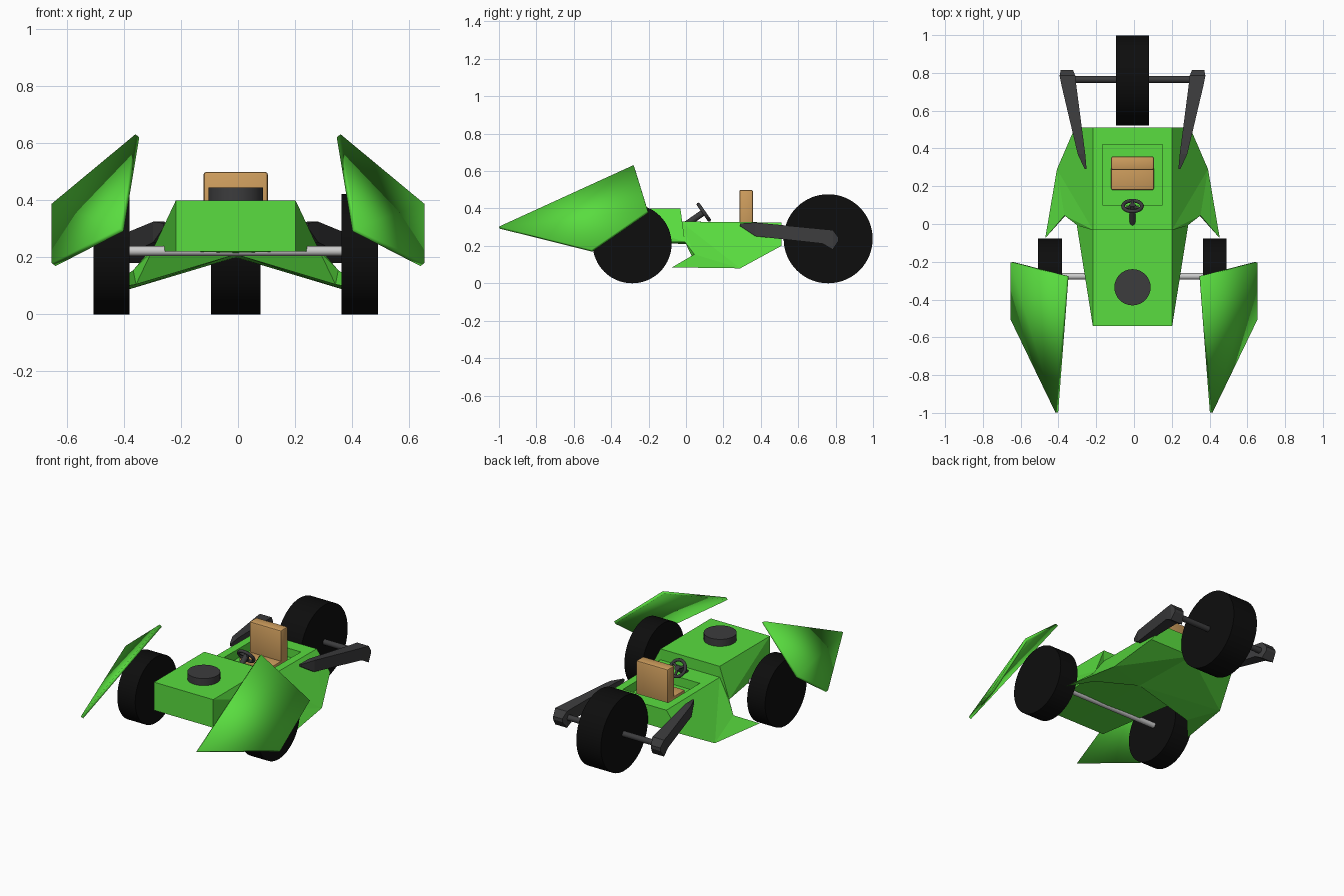
import bpy, bmesh, math
from mathutils import Vector

if "Cube" in bpy.data.objects:
    bpy.data.objects.remove(bpy.data.objects["Cube"])

CX = -0.008  # chassis centre line


def material(name, rgb):
    m = bpy.data.materials.new(name)
    m.diffuse_color = (*rgb, 1)
    m.use_nodes = True
    m.node_tree.nodes["Principled BSDF"].inputs["Base Color"].default_value = m.diffuse_color
    return m


GREEN = material("green_paint", (0.10, 0.72, 0.05))
BLACK = material("rubber", (0.004, 0.004, 0.004))
TAN = material("tan_leather", (0.62, 0.34, 0.11))
DARK = material("dark_metal", (0.045, 0.045, 0.047))


def finish(bm, name, mat, smooth=None):
    bmesh.ops.recalc_face_normals(bm, faces=bm.faces)
    me = bpy.data.meshes.new(name)
    bm.to_mesh(me)
    bm.free()
    ob = bpy.data.objects.new(name, me)
    bpy.context.collection.objects.link(ob)
    if mat:
        me.materials.append(mat)
    if smooth is not None:
        bpy.ops.object.select_all(action='DESELECT')
        ob.select_set(True)
        bpy.context.view_layer.objects.active = ob
        bpy.ops.object.shade_smooth_by_angle(angle=math.radians(smooth))
    return ob


def rod(name, a, b, r, mat, sides=24):
    a, b = Vector(a), Vector(b)
    bm = bmesh.new()
    bmesh.ops.create_cone(bm, cap_ends=True, segments=sides, radius1=r, radius2=r, depth=(b - a).length)
    turn = Vector((0, 0, 1)).rotation_difference(b - a)
    for v in bm.verts:
        v.co = turn @ v.co + (a + b) / 2
    return finish(bm, name, mat, 40)


def loft(name, sections, mat, smooth=None):
    bm = bmesh.new()
    rings = [[bm.verts.new(p) for p in s] for s in sections]
    n = len(rings[0])
    for r, q in zip(rings, rings[1:]):
        for i in range(n):
            bm.faces.new((r[i], r[(i + 1) % n], q[(i + 1) % n], q[i]))
    bm.faces.new(rings[0])
    bm.faces.new(rings[-1])
    return finish(bm, name, mat, smooth)


def box(name, lo, hi, mat, bevel):
    bm = bmesh.new()
    bmesh.ops.create_cube(bm, size=1)
    for v in bm.verts:
        v.co = [l + (h - l) * (c + 0.5) for l, h, c in zip(lo, hi, v.co)]
    bmesh.ops.bevel(bm, geom=bm.edges[:], offset=bevel, segments=2, affect='EDGES', profile=0.5)
    return finish(bm, name, mat, 40)


# Hull: one half by named corners, then mirrored
P = {
    'hf': (0, -.54, .40), 'T1': (.21, -.54, .40), 'T2': (.21, -.03, .40), 'hr': (0, -.03, .40),
    'D2': (.21, -.03, .33), 'dc': (0, -.03, .33), 'T3': (.21, .51, .325), 'rc': (0, .51, .325),
    'r0': (0, .10, .328), 'r1': (.16, .10, .328), 'r2': (.16, .42, .326), 'r3': (0, .42, .326),
    'f0': (0, .10, .27), 'f1': (.16, .10, .27), 'f2': (.16, .42, .27), 'f3': (0, .42, .27),
    'L1': (.21, -.54, .22), 'L2': (.295, -.005, .22), 'N': (.36, .045, .155), 'M': (.35, .05, .105),
    'P': (.462, -.075, .085), 'Q': (.40, .29, .08), 'R': (.305, .51, .20),
    'S1': (0, -.54, .22), 'Sm': (0, .04, .21), 'S2': (0, .51, .20),
}
faces = ["hf T1 T2 hr", "hr T2 D2 dc", "dc D2 r1 r0", "D2 T3 r2 r1", "T3 rc r3 r2",
         "r0 r1 f1 f0", "r1 r2 f2 f1", "r2 r3 f3 f2", "f0 f1 f2 f3",
         "hf T1 L1 S1", "T1 L1 L2", "T1 L2 T2", "T2 L2 D2",
         "D2 L2 N", "D2 N Q", "N P Q", "D2 Q T3", "T3 Q R",
         "N M P", "L2 M N", "S1 L1 L2 Sm", "Sm L2 M", "M P Q", "Sm M Q", "Sm Q S2", "S2 Q R",
         "T3 R S2 rc"]
bm = bmesh.new()
V = {k: bm.verts.new(p) for k, p in P.items()}
for f in faces:
    bm.faces.new([V[k] for k in f.split()])
bmesh.ops.mirror(bm, geom=bm.verts[:] + bm.edges[:] + bm.faces[:], axis='X', merge_dist=1e-4)
bmesh.ops.remove_doubles(bm, verts=bm.verts, dist=1e-4)
hull = finish(bm, "hull", GREEN)
hull.location.x = CX

# Engine cap and seat
rod("engine_cap", (CX, -.335, .39), (CX, -.335, .445), .096, DARK, 32)
box("seat_cushion", (CX - .113, .18, .265), (CX + .113, .34, .305), TAN, .008)
box("seat_back", (CX - .113, .285, .265), (CX + .113, .358, .50), TAN, .01)

# Steering wheel: rim, spokes and column
hub = Vector((CX, .095, .38))
axis = Vector((0, .095, .066)).normalized()
turn = Vector((0, 0, 1)).rotation_difference(axis)
bpy.ops.mesh.primitive_torus_add(major_radius=.05, minor_radius=.01, major_segments=28,
                                 minor_segments=10, location=hub)
rim = bpy.context.object
rim.name = "steering_rim"
rim.rotation_euler = turn.to_euler()
rim.data.materials.append(DARK)
bpy.ops.object.shade_smooth_by_angle(angle=math.radians(60))
for i in range(3):
    a = math.radians(90 + 120 * i)
    rod("steering_spoke", hub, hub + turn @ Vector((math.cos(a), math.sin(a), 0)) * .05, .008, DARK, 10)
rod("steering_column", hub + axis * .008, hub - axis * .125, .017, DARK, 16)

# Wheels and axles
rod("rear_wheel", (CX - .087, .76, .238), (CX + .087, .76, .238), .238, BLACK, 64)
rod("rear_axle", (CX - .34, .765, .238), (CX + .34, .765, .238), .018, DARK)
rod("front_axle", (CX - .38, -.277, .222), (CX + .38, -.277, .222), .017, None)

# (y, inner x, outer x, low z, high z) along each rear arm
arm = [(.29, .243, .253, .305, .32), (.37, .25, .29, .252, .325), (.73, .297, .375, .212, .29),
       (.785, .303, .386, .18, .285), (.815, .315, .38, .225, .245)]
# Fender corners: nose, top, outer rear, outer bottom
fender = [(.415, -1.0, .303), (.36, -.28, .632), (.654, -.205, .388), (.654, -.505, .18)]
inward = Vector((-.75, .22, -.6)) * .018

for side, s in (("right", 1), ("left", -1)):
    rod(f"{side}_front_wheel", (CX + s * .372, -.288, .211), (CX + s * .499, -.288, .211), .211, BLACK, 64)
    loft(f"{side}_rear_arm",
         [[(CX + s * x, y, z) for x, z in ((a, c), (b, c), (b, d), (a, d))] for y, a, b, c, d in arm], DARK)
    outer = [Vector(p) for p in fender]
    inner = [p + inward for p in outer]
    loft(f"{side}_fender", [[(s * p.x, p.y, p.z) for p in ring] for ring in (outer, inner)], GREEN, 180)
